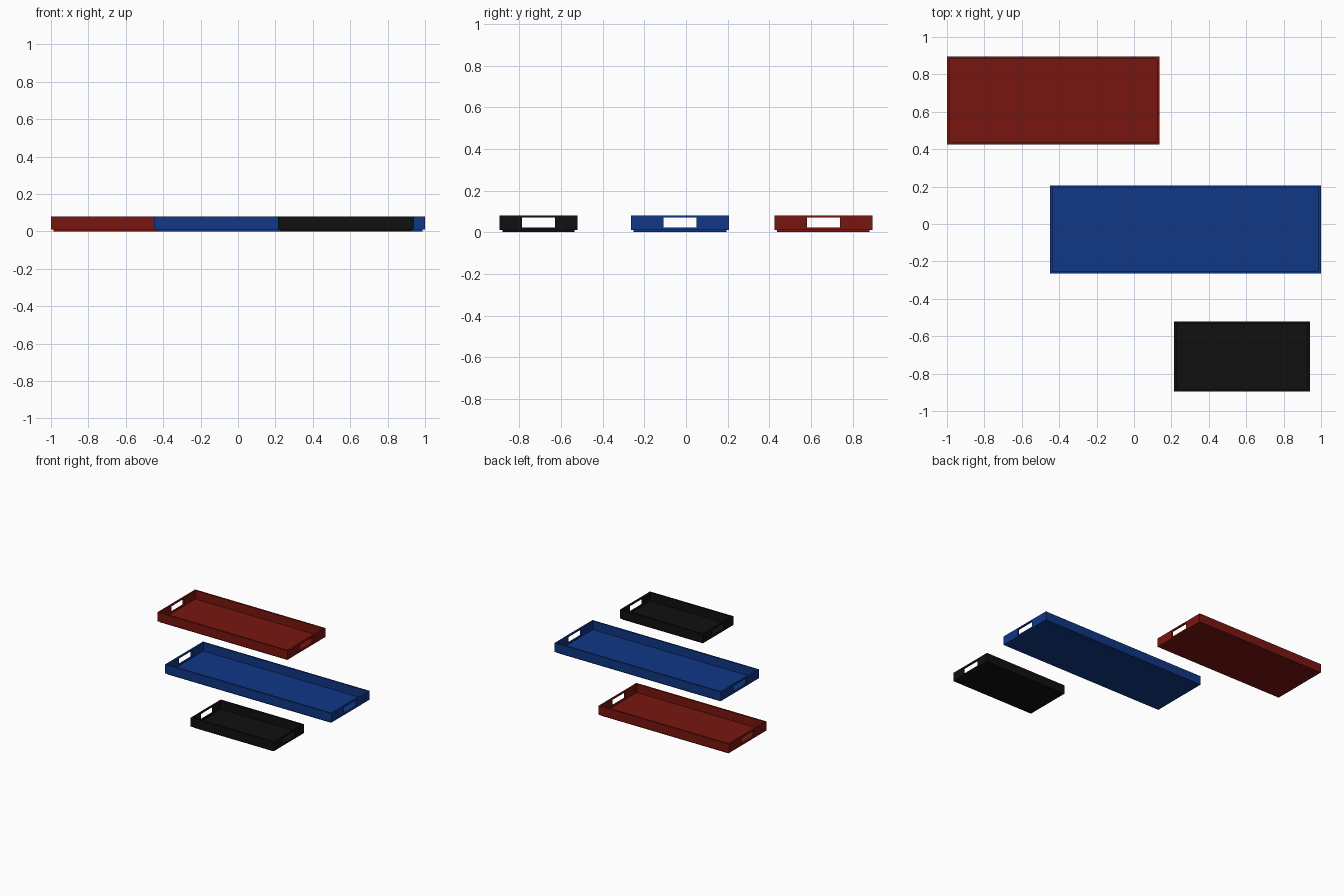
import bpy, bmesh

if "Cube" in bpy.data.objects:
    bpy.data.objects.remove(bpy.data.objects["Cube"])

HEIGHT, RIM_BASE, WALL = 0.08, 0.01, 0.013
HOLE_WIDTH, HOLE_LOW, HOLE_HIGH = 0.16, 0.022, 0.07


def material(name, color):
    m = bpy.data.materials.new(name)
    m.diffuse_color = (*color, 1)
    m.use_nodes = True
    m.node_tree.nodes["Principled BSDF"].inputs["Base Color"].default_value = m.diffuse_color
    return m


def make_object(name, bm, mat=None):
    bmesh.ops.recalc_face_normals(bm, faces=bm.faces)
    me = bpy.data.meshes.new(name)
    bm.to_mesh(me)
    bm.free()
    ob = bpy.data.objects.new(name, me)
    bpy.context.collection.objects.link(ob)
    if mat:
        me.materials.append(mat)
    return ob


def box(name, x0, x1, y0, y1, z0, z1, mat=None):
    bm = bmesh.new()
    bmesh.ops.create_cube(bm, size=1)
    for v in bm.verts:
        v.co = (x0 if v.co.x < 0 else x1, y0 if v.co.y < 0 else y1, z0 if v.co.z < 0 else z1)
    return make_object(name, bm, mat)


def rim(name, x0, x1, y0, y1, mat):
    # closed rectangular ring of four walls
    bm = bmesh.new()
    loops = []
    for inset, z in ((0, RIM_BASE), (0, HEIGHT), (WALL, HEIGHT), (WALL, RIM_BASE)):
        a, b, c, d = x0 + inset, x1 - inset, y0 + inset, y1 - inset
        loops.append([bm.verts.new((x, y, z)) for x, y in ((a, c), (b, c), (b, d), (a, d))])
    for i in range(4):
        p, q = loops[i], loops[(i + 1) % 4]
        for j in range(4):
            k = (j + 1) % 4
            bm.faces.new((p[j], p[k], q[k], q[j]))
    return make_object(name, bm, mat)


def tray(name, x0, x1, y0, y1, color):
    mat = material(name + "_paint", color)
    walls = rim(name + "_tray_walls", x0, x1, y0, y1, mat)

    # handle slots through both end walls
    yc = (y0 + y1) / 2
    cutter = box(name + "_slot_cutter", x0 - 0.1, x1 + 0.1, yc - HOLE_WIDTH / 2,
                 yc + HOLE_WIDTH / 2, HOLE_LOW, HOLE_HIGH)
    cutter.hide_render = True
    mod = walls.modifiers.new("handle_slots", 'BOOLEAN')
    mod.operation, mod.solver, mod.object = 'DIFFERENCE', 'EXACT', cutter
    bpy.context.view_layer.objects.active = walls
    bpy.ops.object.modifier_apply(modifier=mod.name)
    bpy.data.objects.remove(cutter)

    # base panel set inside the walls and showing slightly below them
    box(name + "_tray_base", x0 + WALL, x1 - WALL, y0 + WALL, y1 - WALL, 0, 0.013, mat)


tray("red", -1.0, 0.135, 0.425, 0.895, (0.19, 0.008, 0.005))
tray("blue", -0.45, 1.0, -0.265, 0.207, (0.005, 0.038, 0.24))
tray("black", 0.215, 0.94, -0.895, -0.522, (0.005, 0.005, 0.005))
